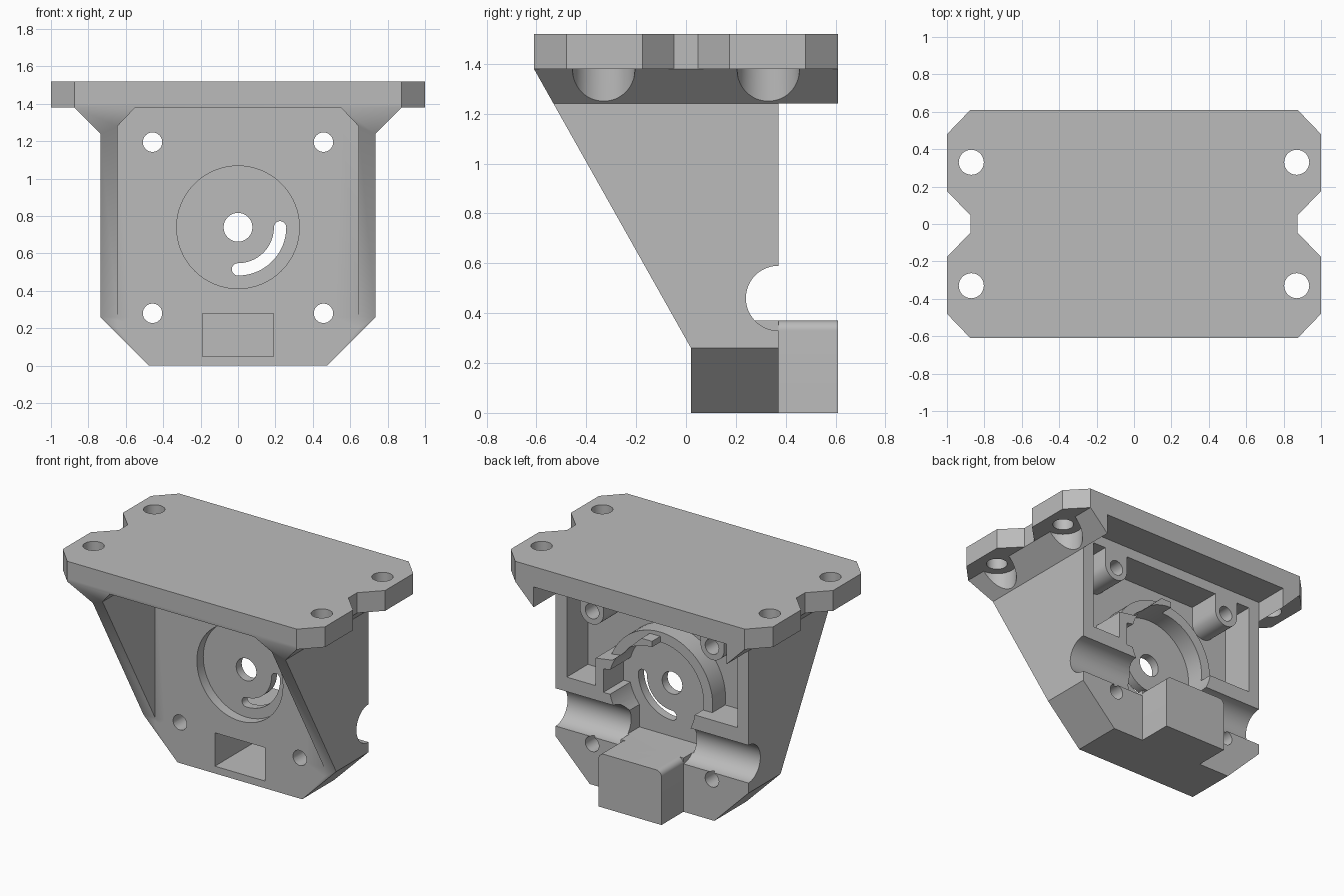
import bpy, bmesh, math
from mathutils import Vector

if "Cube" in bpy.data.objects:
    bpy.data.objects.remove(bpy.data.objects["Cube"])

grey = bpy.data.materials.new("plain_grey")
grey.diffuse_color = (0.5, 0.5, 0.5, 1)
grey.use_nodes = True
grey.node_tree.nodes["Principled BSDF"].inputs["Base Color"].default_value = grey.diffuse_color

AXES = {"x": lambda u, v, t: (t, u, v),
        "y": lambda u, v, t: (u, t, v),
        "z": lambda u, v, t: (u, v, t)}


def prism(name, profile, axis, a, b):
    """Extrude a 2D profile along an axis from a to b."""
    place = AXES[axis]
    bm = bmesh.new()
    low = [bm.verts.new(place(u, v, a)) for u, v in profile]
    high = [bm.verts.new(place(u, v, b)) for u, v in profile]
    bm.faces.new(low)
    bm.faces.new(high)
    n = len(profile)
    for i in range(n):
        j = (i + 1) % n
        bm.faces.new((low[i], low[j], high[j], high[i]))
    bmesh.ops.recalc_face_normals(bm, faces=bm.faces)
    mesh = bpy.data.meshes.new(name)
    bm.to_mesh(mesh)
    bm.free()
    mesh.materials.append(grey)
    obj = bpy.data.objects.new(name, mesh)
    bpy.context.collection.objects.link(obj)
    return obj


def arc(u, v, r, start=0, end=360, n=48):
    steps = n if end - start == 360 else n + 1
    return [(u + r * math.cos(math.radians(start + (end - start) * i / n)),
             v + r * math.sin(math.radians(start + (end - start) * i / n))) for i in range(steps)]


def rect(u0, u1, v0, v1):
    return [(u0, v0), (u1, v0), (u1, v1), (u0, v1)]


def mirrored(half):
    """Complete a right-hand outline, listed bottom to top, with its mirror."""
    return half + [(-u, v) for u, v in reversed(half)]


def combine(target, operation, profile, axis, a, b):
    tool = prism("tool", profile, axis, a, b)
    mod = target.modifiers.new("bool", 'BOOLEAN')
    mod.operation = operation
    mod.solver = 'EXACT'
    mod.object = tool
    bpy.context.view_layer.objects.active = target
    bpy.ops.object.modifier_apply(modifier=mod.name)
    bpy.data.objects.remove(tool)


def cut(*args):
    combine(body, 'DIFFERENCE', *args)


def add(*args):
    combine(body, 'UNION', *args)


# Flared body with chamfered foot
outline = mirrored([(0.475, 0), (0.735, 0.26), (0.735, 1.24), (0.875, 1.38), (0.875, 1.40)])
body = prism("mount_body", outline, "y", -0.61, 0.61)

# Sloped front edge of the side walls
cut([(-0.61, 1.38), (0.02, 0.26), (0.02, -0.1), (-0.8, -0.1), (-0.8, 1.38)], "x", -1.2, 1.2)
# Open space behind the body, leaving the flare cheeks
cut(mirrored([(1.1, -0.1), (1.1, 1.24), (0.735, 1.24), (0.735, 1.38)]), "y", 0.37, 0.8)
# Front bay between the walls
cut(mirrored([(0.645, 0.2), (0.645, 1.28), (0.55, 1.38)]), "y", -0.8, 0.02)
# Screw head reliefs in the flare
for x in (-0.87, 0.87):
    for y in (-0.33, 0.33):
        cut(arc(x, y, 0.125), "z", 1.1, 1.38)

# Top plate with notched ends
end = [(0.875, -0.61), (1, -0.48), (1, -0.175), (0.875, -0.048),
       (0.875, 0.048), (1, 0.175), (1, 0.48), (0.875, 0.61)]
add(mirrored(end), "z", 1.38, 1.52)
for x in (-0.87, 0.87):
    for y in (-0.33, 0.33):
        cut(arc(x, y, 0.067, n=32), "z", 1.3, 1.6)

# Rear pocket, then the bosses, ring and gear housing inside it
cut(rect(-0.65, 0.65, 0.69, 1.31), "y", 0.14, 0.5)
for s in (-1, 1):
    cx = 0.46 * s
    boss = [(cx + 0.09, 1.34), (cx - 0.09, 1.34)] + arc(cx, 1.195, 0.09, 180, 360, 20)
    add(boss, "y", 0.1, 0.37)
add(arc(0, 0.74, 0.40, n=64), "y", 0.1, 0.28)
add([(0.43, 0.6), (0.43, 0.88), (0.3, 0.9), (0.08, 1.11), (0, 1.11), (0, 0.6)], "y", 0.1, 0.37)

# Rear foot block with rounded top edges
foot = mirrored([(0.24, 0)] + arc(0.2, 0.33, 0.04, 0, 90, 8))
add(foot, "y", 0.3, 0.61)

# Gear cavity, open to the back
cut(arc(0, 0.74, 0.33, n=64), "y", 0.15, 0.7)
cut([(0.37, 0.66), (0.37, 0.82), (0.27, 0.84), (0.06, 1.04), (-0.1, 0.8), (-0.1, 0.66)], "y", 0.15, 0.7)
cut(rect(-0.25, 0.25, 0.37, 0.7), "y", 0.15, 0.7)
# Rod channel on both sides
for a, b in ((0.24, 0.9), (-0.9, -0.24)):
    cut(arc(0.37, 0.46, 0.13), "x", a, b)

# Front recess, shaft hole and curved slot
cut(arc(0, 0.74, 0.328, n=64), "y", -0.1, 0.09)
cut(arc(0, 0.74, 0.077, n=32), "y", -0.2, 0.7)
slot = (arc(0, 0.74, 0.258, -90, 0, 24) + arc(0.225, 0.74, 0.033, 0, 180, 10)[1:-1]
        + arc(0, 0.74, 0.192, -90, 0, 24)[::-1] + arc(0, 0.515, 0.033, 90, 270, 10)[1:-1])
cut(slot, "y", -0.2, 0.3)
# Rectangular nut pocket
cut(rect(-0.19, 0.19, 0.05, 0.28), "y", -0.1, 0.55)
# Mounting holes
for x in (-0.457, 0.457):
    for z in (0.28, 1.195):
        cut(arc(x, z, 0.052, n=32), "y", -0.2, 0.6)

# Smooth curves, sharp edges
bpy.ops.object.select_all(action='DESELECT')
body.select_set(True)
bpy.context.view_layer.objects.active = body
bpy.ops.object.shade_smooth_by_angle(angle=math.radians(30))
